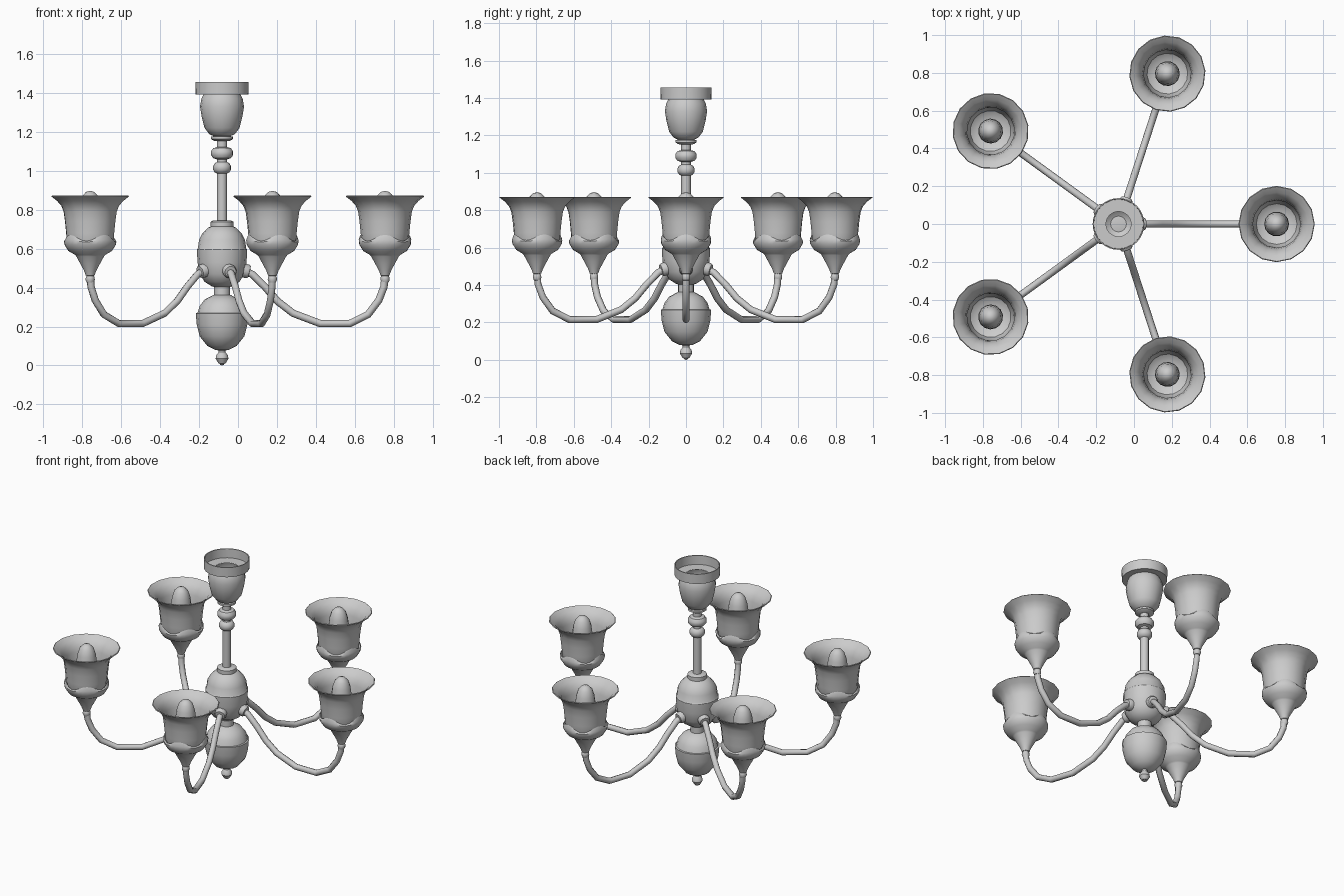
import bpy, bmesh, math
from mathutils import Vector, Matrix

CX = -0.082      # column axis
ARM_R = 0.837    # distance from column to each lamp
N_ARMS = 5


def finish(obj, angle=35):
    bpy.ops.object.select_all(action='DESELECT')
    obj.select_set(True)
    bpy.context.view_layer.objects.active = obj
    bpy.ops.object.shade_smooth_by_angle(angle=math.radians(angle))
    return obj


def lathe(name, profile, sides=16, matrix=Matrix(), wave=None):
    """Revolve (radius, z) points; wave(i, angle) shifts z of ring i."""
    bm = bmesh.new()
    rings = []
    for i, (r, z) in enumerate(profile):
        if r < 1e-5:
            rings.append([bm.verts.new((0, 0, z))])
            continue
        ring = []
        for k in range(sides):
            a = 2 * math.pi * k / sides
            dz = wave(i, a) if wave else 0
            ring.append(bm.verts.new((r * math.cos(a), r * math.sin(a), z + dz)))
        rings.append(ring)
    for lo, hi in zip(rings, rings[1:]):
        for k in range(sides):
            n = (k + 1) % sides
            if len(lo) == 1:
                bm.faces.new((lo[0], hi[n], hi[k]))
            elif len(hi) == 1:
                bm.faces.new((lo[k], lo[n], hi[0]))
            else:
                bm.faces.new((lo[k], lo[n], hi[n], hi[k]))
    me = bpy.data.meshes.new(name)
    bm.to_mesh(me)
    bm.free()
    obj = bpy.data.objects.new(name, me)
    obj.matrix_world = matrix
    bpy.context.collection.objects.link(obj)
    return finish(obj)


col = Matrix.Translation((CX, 0, 0))

# Bottom finial and lower bowl
lathe("bottom_finial", [(0, 0.005), (0.018, 0.01), (0.033, 0.035), (0.03, 0.052),
                        (0.018, 0.068), (0.018, 0.10)], 12, col)
lathe("lower_bowl", [(0, 0.075), (0.035, 0.08), (0.075, 0.10), (0.115, 0.15),
                     (0.13, 0.21), (0.135, 0.268), (0.126, 0.27), (0.115, 0.305),
                     (0.09, 0.338), (0.045, 0.362), (0, 0.364)], 16, col)
lathe("lower_neck", [(0.042, 0.35), (0.042, 0.42)], 16, col)

# Main body that carries the arms
lathe("main_body", [(0, 0.398), (0.05, 0.405), (0.09, 0.43), (0.115, 0.47), (0.126, 0.53),
                    (0.129, 0.595), (0.124, 0.602), (0.118, 0.645), (0.10, 0.68),
                    (0.072, 0.708), (0.045, 0.718), (0, 0.718)], 16, col)
lathe("body_collar", [(0, 0.712), (0.058, 0.712), (0.058, 0.738), (0.045, 0.745),
                      (0, 0.745)], 16, col)

# Stem with turned beads
lathe("stem", [(0.026, 0.73), (0.026, 1.17)], 12, col)
for name, z, r, h in (("stem_bead_small", 1.015, 0.046, 0.03),
                      ("stem_bead_large", 1.09, 0.057, 0.032)):
    lathe(name, [(0.024, z - h), (r * 0.8, z - h * 0.8), (r, z - h * 0.3), (r, z + h * 0.3),
                 (r * 0.8, z + h * 0.8), (0.024, z + h)], 16, col)
lathe("stem_disc", [(0, 1.15), (0.04, 1.153), (0.057, 1.163), (0.057, 1.175),
                    (0.03, 1.18), (0, 1.18)], 16, col)

# Ceiling cup and open canopy ring
lathe("ceiling_cup", [(0.028, 1.172), (0.065, 1.187), (0.09, 1.22), (0.105, 1.28),
                      (0.113, 1.33), (0.106, 1.37), (0.095, 1.392)], 16, col)
lathe("ceiling_canopy", [(0.066, 1.392), (0.136, 1.392), (0.137, 1.456), (0.131, 1.456),
                         (0.130, 1.397), (0.066, 1.397)], 32, col)

ARM_PATH = [(0.10, 0.492), (0.155, 0.468), (0.22, 0.405), (0.285, 0.33), (0.365, 0.268),
            (0.505, 0.215), (0.655, 0.215), (0.75, 0.262), (0.805, 0.335),
            (0.832, 0.405), (0.837, 0.47)]


def arm(name, matrix):
    cu = bpy.data.curves.new(name, 'CURVE')
    cu.dimensions = '3D'
    cu.bevel_depth = 0.019
    cu.bevel_resolution = 2
    sp = cu.splines.new('POLY')
    sp.points.add(len(ARM_PATH) - 1)
    for p, (r, z) in zip(sp.points, ARM_PATH):
        p.co = (r, 0, z, 1)
    obj = bpy.data.objects.new(name, cu)
    obj.matrix_world = matrix
    bpy.context.collection.objects.link(obj)


def scallop(i, a):
    # Only the upper rim of the holder is wavy
    return (0, 0.006, 0.016)[max(0, i - 7)] * math.cos(4 * a) if i >= 7 else 0


for n in range(N_ARMS):
    turn = col @ Matrix.Rotation(2 * math.pi * n / N_ARMS, 4, 'Z')
    lamp = turn @ Matrix.Translation((ARM_R, 0, 0))
    arm(f"arm_{n}", turn)

    # Collar where the arm enters the body
    tilt = Vector((1, 0, -0.25)).to_track_quat('Z', 'Y').to_matrix().to_4x4()
    lathe(f"arm_collar_{n}", [(0.034, -0.03), (0.036, 0.022), (0.03, 0.032), (0, 0.034)], 12,
          turn @ Matrix.Translation((0.11, 0, 0.488)) @ tilt)

    # Bead and scalloped shade holder
    lathe(f"lamp_bead_{n}", [(0, 0.422), (0.018, 0.426), (0.024, 0.44), (0.022, 0.455),
                             (0.015, 0.465)], 10, lamp)
    lathe(f"shade_holder_{n}", [(0, 0.458), (0.022, 0.461), (0.032, 0.488), (0.052, 0.525),
                                (0.071, 0.56), (0.078, 0.568), (0.112, 0.588),
                                (0.132, 0.62), (0.135, 0.64), (0.127, 0.655)],
          32, lamp, lambda i, a: scallop(i, a))

    # Bell-shaped shade, open at the top
    lathe(f"shade_{n}", [(0, 0.575), (0.075, 0.577), (0.108, 0.60), (0.122, 0.64),
                         (0.125, 0.68), (0.131, 0.74), (0.138, 0.79), (0.15, 0.82),
                         (0.172, 0.845), (0.202, 0.868), (0.198, 0.872), (0.168, 0.852),
                         (0.145, 0.825), (0.133, 0.79), (0.126, 0.74)], 16, lamp)

    # Bulb
    lathe(f"bulb_{n}", [(0.045, 0.575), (0.062, 0.64), (0.066, 0.70), (0.063, 0.77),
                        (0.055, 0.83), (0.042, 0.87), (0.022, 0.891), (0, 0.897)], 14, lamp)

# Small drop that touches the ground plane at the bottom
lathe("finial_tip", [(0, 0.0), (0.01, 0.004), (0.012, 0.012)], 12, col)
